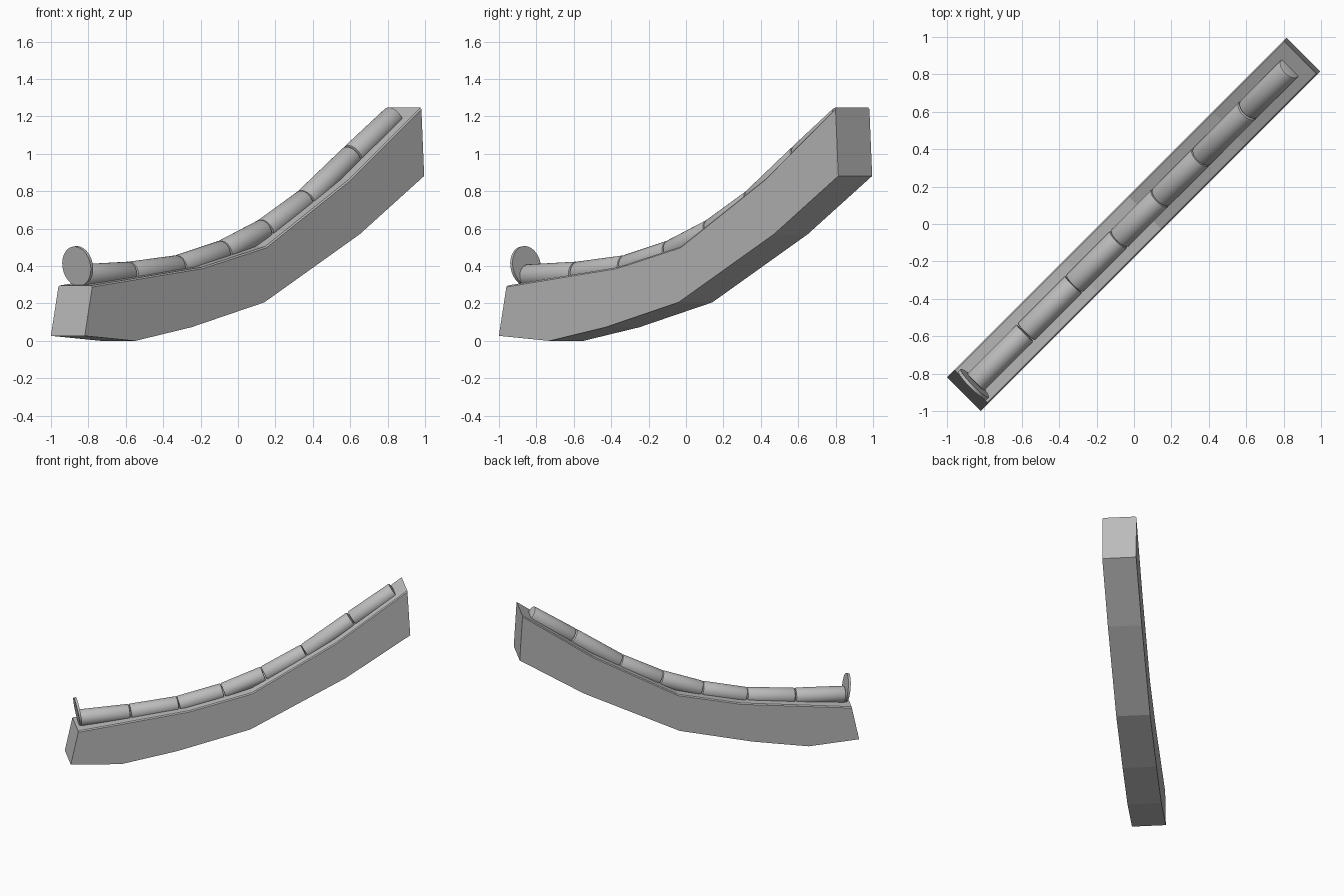
import bpy, bmesh, math
from mathutils import Vector

cube = bpy.data.objects.get("Cube")
if cube:
    bpy.data.objects.remove(cube, do_unlink=True)

grey = bpy.data.materials.new("plain grey")
grey.use_nodes = True
GREY = (0.5, 0.5, 0.5, 1)
grey.diffuse_color = GREY
grey.node_tree.nodes["Principled BSDF"].inputs["Base Color"].default_value = GREY


def at(p, across, z):
    """Point p along the diagonal, offset sideways."""
    k = across / math.sqrt(2)
    return Vector((p - k, p + k, z))


def finish(name, bm):
    bmesh.ops.recalc_face_normals(bm, faces=bm.faces)
    mesh = bpy.data.meshes.new(name)
    bm.to_mesh(mesh)
    bm.free()
    mesh.materials.append(grey)
    obj = bpy.data.objects.new(name, mesh)
    bpy.context.collection.objects.link(obj)
    bpy.ops.object.select_all(action="DESELECT")
    obj.select_set(True)
    bpy.context.view_layer.objects.active = obj
    return obj


def rod(name, start, end, radius, sides=32, bevel=0.0):
    """Smooth cylinder between two points."""
    axis = end - start
    bm = bmesh.new()
    bmesh.ops.create_cone(bm, cap_ends=True, segments=sides, radius1=radius,
                          radius2=radius, depth=axis.length)
    if bevel:
        rims = [e for e in bm.edges if abs(e.verts[0].co.z - e.verts[1].co.z) < 0.001]
        bmesh.ops.bevel(bm, geom=rims, offset=bevel, segments=2, profile=0.5,
                        affect="EDGES")
    obj = finish(name, bm)
    obj.location = (start + end) / 2
    obj.rotation_euler = axis.to_track_quat("Z", "Y").to_euler()
    bpy.ops.object.shade_smooth_by_angle(angle=math.radians(40))
    return obj


# Curved beam: stations pair a top point with a bottom point
HALF = 0.128
CHAMFER = 0.008
top = [(-0.87, 0.296), (-0.57, 0.346), (-0.28, 0.394), (0.06, 0.505),
       (0.51, 0.865), (0.89, 1.247)]
bottom = [(-0.91, 0.027), (-0.64, 0.0), (-0.34, 0.073), (0.05, 0.206),
          (0.56, 0.57), (0.905, 0.882)]
bm = bmesh.new()
rings = []
for (tp, tz), (bp, bz) in zip(top, bottom):
    section = [at(bp, -HALF, bz), at(tp, -HALF, tz - CHAMFER),
               at(tp, CHAMFER - HALF, tz), at(tp, HALF - CHAMFER, tz),
               at(tp, HALF, tz - CHAMFER), at(bp, HALF, bz)]
    rings.append([bm.verts.new(v) for v in section])
for a, b in zip(rings, rings[1:]):
    for i in range(len(a)):
        j = (i + 1) % len(a)
        bm.faces.new((a[i], a[j], b[j], b[i]))
bm.faces.new(rings[0])
bm.faces.new(rings[-1])
finish("beam", bm)

# Row of rollers following the curve
joints = [(-0.85, 0.345), (-0.58, 0.36), (-0.32, 0.395), (-0.08, 0.475),
          (0.14, 0.59), (0.36, 0.75), (0.61, 0.99), (0.835, 1.2)]
for n, (a, b) in enumerate(zip(joints, joints[1:])):
    start, end = at(a[0], 0, a[1]), at(b[0], 0, b[1])
    gap = (end - start).normalized() * 0.004
    rod(f"roller_{n + 1}", start + gap, end - gap, 0.064, bevel=0.008)

# Upright end disc, leaning with the beam
middle = at(-0.857, 0, 0.4)
lean = math.radians(9)
half = (at(1, 0, 0).normalized() * math.cos(lean)
        + Vector((0, 0, math.sin(lean)))) * 0.009
rod("end_disc", middle - half, middle + half, 0.107, sides=40)
